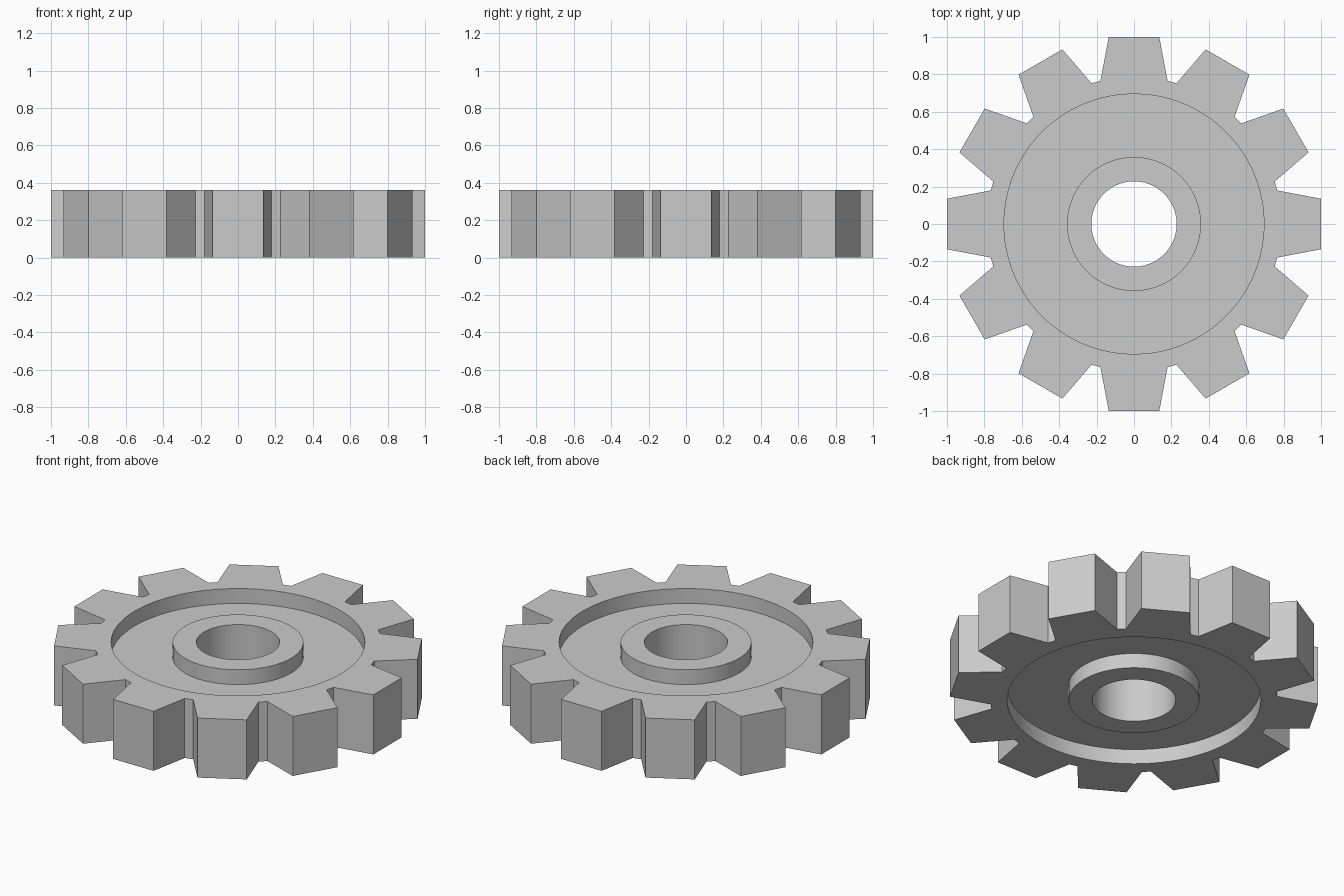
import bpy
import bmesh
from math import sin, cos, radians

if "Cube" in bpy.data.objects:
    bpy.data.objects.remove(bpy.data.objects["Cube"], do_unlink=True)

TEETH = 12
ARC_STEPS = 10                     # circle segments per tooth
STEPS = TEETH * ARC_STEPS
PITCH = 360 / TEETH
HEIGHT = 0.36
RECESS = 0.09                      # depth of the web below each face
RIM_R, HUB_R, BORE_R = 0.695, 0.358, 0.228
ROOT_R, ROOT_A = 0.786, 13.2       # tooth base: radius, half angle
TIP_R, TIP_A = 1.009, 7.7          # tooth tip corners

steel = bpy.data.materials.new("grey steel")
steel.use_nodes = True
grey = (0.6, 0.6, 0.6, 1)
steel.diffuse_color = grey
steel.node_tree.nodes["Principled BSDF"].inputs["Base Color"].default_value = grey

bm = bmesh.new()


def polar(r, angle, z):
    a = radians(angle)
    return bm.verts.new((r * cos(a), r * sin(a), z))


def ring(r, z):
    return [polar(r, i * 360 / STEPS - ROOT_A, z) for i in range(STEPS)]


def outline(z):
    corners = ((ROOT_R, -ROOT_A), (TIP_R, -TIP_A), (TIP_R, TIP_A), (ROOT_R, ROOT_A))
    return [polar(r, t * PITCH + a, z) for t in range(TEETH) for r, a in corners]


def bridge(a, b):
    n = len(a)
    for i in range(n):
        j = (i + 1) % n
        bm.faces.new((a[i], a[j], b[j], b[i]))


# Recessed web, hub and bore turned from one profile
profile = [(RIM_R, HEIGHT), (RIM_R, HEIGHT - RECESS),
           (HUB_R, HEIGHT - RECESS), (HUB_R, HEIGHT), (BORE_R, HEIGHT),
           (BORE_R, 0), (HUB_R, 0), (HUB_R, RECESS),
           (RIM_R, RECESS), (RIM_R, 0)]
rings = [ring(r, z) for r, z in profile]
for a, b in zip(rings, rings[1:]):
    bridge(a, b)

# Toothed side wall
top, bottom = outline(HEIGHT), outline(0)
bridge(top, bottom)

# Flat rim faces, one sector per tooth
for teeth, circle in ((top, rings[0]), (bottom, rings[-1])):
    for t in range(TEETH):
        outer = [teeth[(t * 4 + k) % len(teeth)] for k in range(5)]
        inner = [circle[(t * ARC_STEPS + k) % STEPS] for k in range(ARC_STEPS + 1)]
        bm.faces.new(outer + inner[::-1])

bmesh.ops.recalc_face_normals(bm, faces=bm.faces)
mesh = bpy.data.meshes.new("gear_wheel")
bm.to_mesh(mesh)
bm.free()
mesh.materials.append(steel)
gear = bpy.data.objects.new("gear_wheel", mesh)
bpy.context.collection.objects.link(gear)

# Smooth bores and walls, crisp edges
bpy.ops.object.select_all(action='DESELECT')
gear.select_set(True)
bpy.context.view_layer.objects.active = gear
bpy.ops.object.shade_smooth_by_angle(angle=radians(20))
